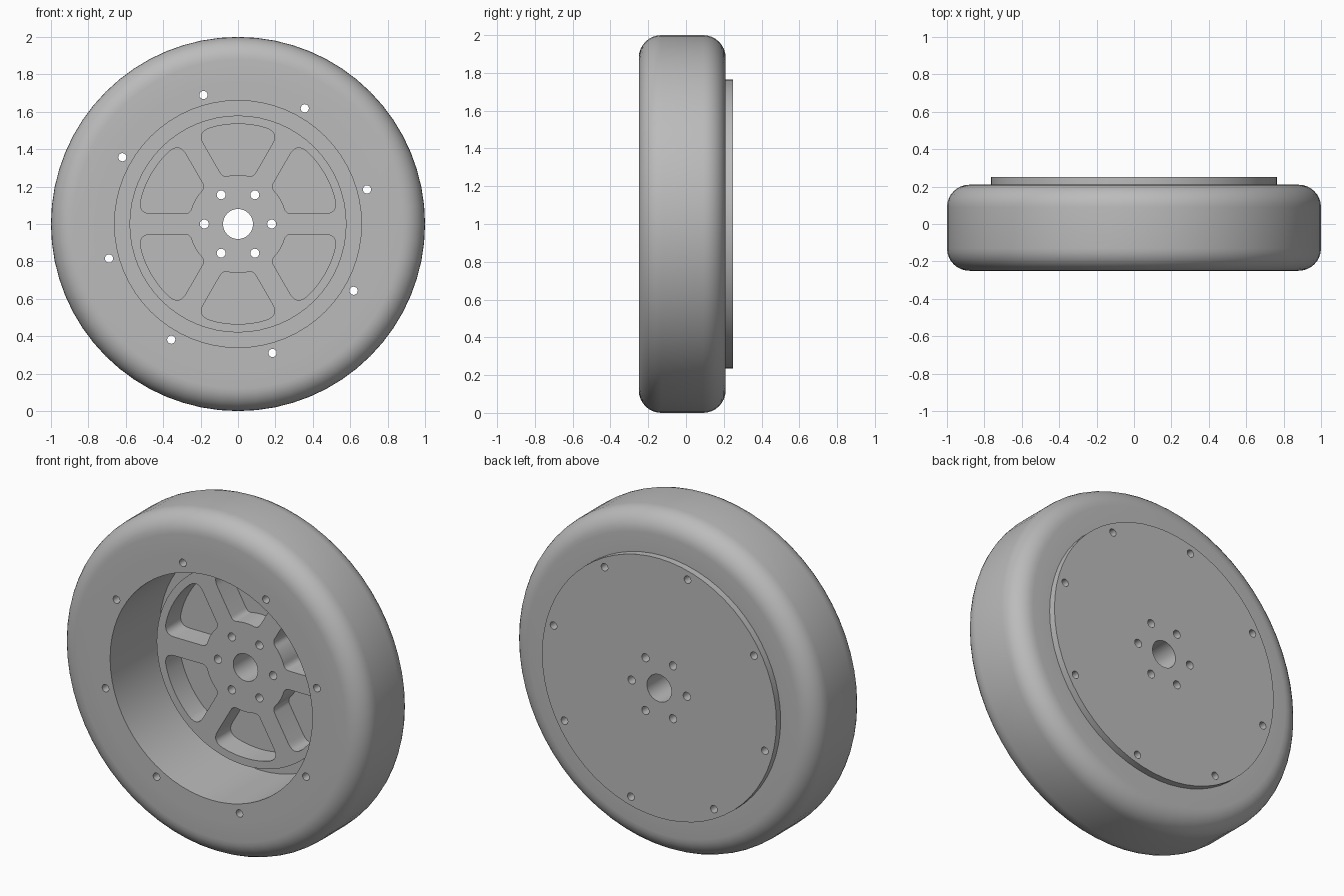
import bpy, bmesh, math
from mathutils import Vector

if "Cube" in bpy.data.objects:
    bpy.data.objects.remove(bpy.data.objects["Cube"])

TAU = math.tau
grey = bpy.data.materials.new("plain_grey")
grey.diffuse_color = (0.5, 0.5, 0.5, 1)
grey.use_nodes = True
grey.node_tree.nodes["Principled BSDF"].inputs["Base Color"].default_value = grey.diffuse_color


def circle(r, cx=0, cz=0, n=64):
    return [(cx + r * math.cos(TAU * i / n), cz + r * math.sin(TAU * i / n)) for i in range(n)]


def ring_of_holes(count, dist, r, start=0):
    out = []
    for i in range(count):
        a = math.radians(start) + TAU * i / count
        out.append(circle(r, dist * math.cos(a), dist * math.sin(a), 16))
    return out


def finish(name, bm):
    bmesh.ops.remove_doubles(bm, verts=bm.verts, dist=1e-5)
    bmesh.ops.recalc_face_normals(bm, faces=bm.faces)
    me = bpy.data.meshes.new(name)
    bm.to_mesh(me)
    bm.free()
    me.materials.append(grey)
    ob = bpy.data.objects.new(name, me)
    bpy.context.collection.objects.link(ob)
    ob.location.z = 1
    bpy.ops.object.select_all(action='DESELECT')
    ob.select_set(True)
    bpy.context.view_layer.objects.active = ob
    bpy.ops.object.shade_smooth_by_angle(angle=math.radians(35))
    return ob


def plate(name, loops, y0, y1):
    """Flat plate with holes, cut from outlines in the xz plane."""
    cu = bpy.data.curves.new(name + "_outline", 'CURVE')
    cu.dimensions = '2D'
    cu.fill_mode = 'BOTH'
    cu.extrude = (y1 - y0) / 2
    for pts in loops:
        sp = cu.splines.new('POLY')
        sp.points.add(len(pts) - 1)
        for p, (x, z) in zip(sp.points, pts):
            p.co = (x, z, 0, 1)
        sp.use_cyclic_u = True
    tmp = bpy.data.objects.new(name + "_outline", cu)
    bpy.context.collection.objects.link(tmp)
    deps = bpy.context.evaluated_depsgraph_get()
    me = bpy.data.meshes.new_from_object(tmp.evaluated_get(deps))
    bm = bmesh.new()
    bm.from_mesh(me)
    bpy.data.objects.remove(tmp)
    bpy.data.meshes.remove(me)
    for v in bm.verts:
        x, z, d = v.co
        v.co = (x, (y0 + y1) / 2 - d, z)
    return finish(name, bm)


def window(turn):
    """Rounded wedge opening between two spokes."""
    half, r_in, r_out = 0.055, 0.262, 0.535
    a_in, a_out = math.asin(half / r_in), math.asin(half / r_out)
    arc = lambda r, a, b: [Vector((r * math.cos(a + (b - a) * i / 12), r * math.sin(a + (b - a) * i / 12)))
                           for i in range(13)]
    third = math.pi / 3
    outer, inner = arc(r_out, a_out, third - a_out), arc(r_in, third - a_in, a_in)

    def corner(p, before, after, size):
        a = p + (before - p).normalized() * size
        b = p + (after - p).normalized() * size
        return [a * (1 - t) ** 2 + p * 2 * t * (1 - t) + b * t * t for t in (i / 6 for i in range(7))]

    pts = corner(outer[0], inner[-1], outer[2], 0.07) + outer[3:-3]
    pts += corner(outer[-1], outer[-3], inner[0], 0.07)
    pts += corner(inner[0], outer[-1], inner[3], 0.03) + inner[3:-3]
    pts += corner(inner[-1], inner[-4], outer[0], 0.03)
    c, s = math.cos(turn), math.sin(turn)
    return [(p.x * c - p.y * s, p.x * s + p.y * c) for p in pts]


bolt_holes = ring_of_holes(6, 0.18, 0.024)
rim_holes = ring_of_holes(8, 0.714, 0.022, 15)
axle_hole = [circle(0.08, n=48)]

# Backing disc, spoked hub and rim band
plate("backing_disc", [circle(0.765)] + axle_hole + bolt_holes + rim_holes, 0.21, 0.25)
plate("spoked_hub", [circle(0.58)] + axle_hole + bolt_holes + [window(i * TAU / 6) for i in range(6)], 0.07, 0.21)
plate("rim_band", [circle(0.765), circle(0.66)] + rim_holes, -0.25, 0.21)

# Tyre: rounded section spun round the axle
R, F, B, N = 0.12, -0.25, 0.21, 64
section = [(0.765, F)]
for cy, start in ((F + R, -90), (B - R, 0)):
    for i in range(9):
        a = math.radians(start + i * 90 / 8)
        section.append((1 - R + R * math.cos(a), cy + R * math.sin(a)))
section.append((0.765, B))
bm = bmesh.new()
rows = [[bm.verts.new((r * math.cos(TAU * i / N), y, r * math.sin(TAU * i / N))) for r, y in section]
        for i in range(N)]
for i in range(N):
    a, b = rows[i], rows[(i + 1) % N]
    for j in range(len(section)):
        k = (j + 1) % len(section)
        bm.faces.new((a[j], a[k], b[k], b[j]))
finish("tyre", bm)
